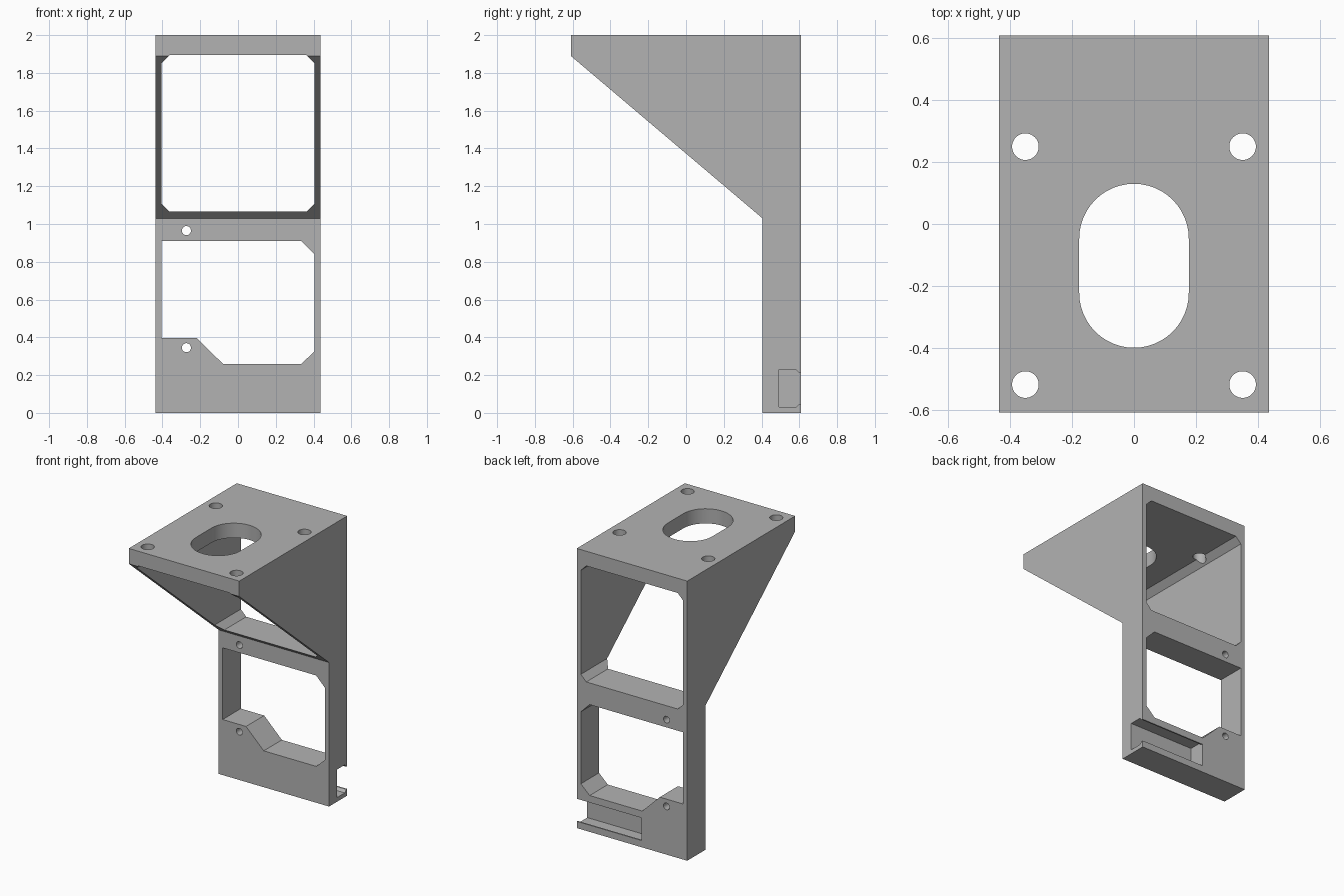
import bpy
import bmesh
from math import cos, sin, pi
from mathutils import Vector

default = bpy.data.objects.get("Cube")
if default:
    bpy.data.objects.remove(default, do_unlink=True)

grey = bpy.data.materials.new("plain_grey")
grey.use_nodes = True
grey.diffuse_color = (0.45, 0.45, 0.45, 1)
grey.node_tree.nodes["Principled BSDF"].inputs["Base Color"].default_value = grey.diffuse_color

# Ways to place a 2D outline point (u, v) at depth d along each axis
PLACE = {
    "x": lambda u, v, d: Vector((d, u, v)),
    "y": lambda u, v, d: Vector((u, d, v)),
    "z": lambda u, v, d: Vector((u, v, d)),
}


def prism(name, outline, axis, start, end):
    """Extrude a closed outline along an axis."""
    bm = bmesh.new()
    place = PLACE[axis]
    face = bm.faces.new([bm.verts.new(place(u, v, start)) for u, v in outline])
    extruded = bmesh.ops.extrude_face_region(bm, geom=[face])
    moved = [g for g in extruded["geom"] if isinstance(g, bmesh.types.BMVert)]
    bmesh.ops.translate(bm, verts=moved, vec=place(0, 0, end - start))
    bmesh.ops.recalc_face_normals(bm, faces=bm.faces)
    mesh = bpy.data.meshes.new(name)
    bm.to_mesh(mesh)
    bm.free()
    mesh.materials.append(grey)
    obj = bpy.data.objects.new(name, mesh)
    bpy.context.collection.objects.link(obj)
    return obj


def oval(cu, cv, radius, stretch=0, steps=24):
    """Circle outline, or an upright slot when stretched."""
    points = []
    for shift, first in ((stretch, 0), (-stretch, pi)):
        for i in range(steps + (1 if stretch else 0)):
            a = first + pi * i / steps
            points.append((cu + radius * cos(a), cv + shift + radius * sin(a)))
    return points


def cut(target, name, outline, axis, start, end):
    """Subtract a prism from the target and discard the cutter."""
    cutter = prism(name, outline, axis, start, end)
    cutter.hide_render = True
    mod = target.modifiers.new(name, "BOOLEAN")
    mod.operation = "DIFFERENCE"
    mod.solver = "EXACT"
    mod.object = cutter
    bpy.ops.object.select_all(action="DESELECT")
    bpy.context.view_layer.objects.active = target
    target.select_set(True)
    bpy.ops.object.modifier_apply(modifier=mod.name)
    bpy.data.objects.remove(cutter, do_unlink=True)


W, D = 0.437, 0.61   # half width and half depth
IN = 0.405           # half width between the side walls

# Body: side silhouette with sloping gussets
side = [(-D, 2), (D, 2), (D, 0), (0.405, 0), (0.405, 1.03), (-D, 1.89)]
bracket = prism("mounting_bracket", side, "x", -W, W)

# Upper opening, running through between the gussets
c, low, high = 0.043, 1.065, 1.895
upper = [(-IN, low + c), (-IN + c, low), (IN - c, low), (IN, low + c),
         (IN, high - c), (IN - c, high), (-IN + c, high), (-IN, high - c)]
cut(bracket, "upper_opening", upper, "y", -1, 1)

# Lower opening with a raised shelf on one side
lower = [(-IN, 0.91), (0.335, 0.91), (IN, 0.84), (IN, 0.325),
         (0.335, 0.26), (-0.08, 0.26), (-0.22, 0.397), (-IN, 0.397)]
cut(bracket, "lower_opening", lower, "y", 0.2, 1)

# Pin holes in the back frame
for z in (0.965, 0.345):
    cut(bracket, "pin_hole", oval(-0.273, z, 0.024), "y", 0.2, 1)

# Slot and screw holes in the top plate
cut(bracket, "top_slot", oval(0, -0.135, 0.177, 0.088), "z", 1.8, 2.2)
for x in (-0.351, 0.351):
    for y in (0.25, -0.519):
        cut(bracket, "screw_hole", oval(x, y, 0.043), "z", 1.8, 2.2)

# Lipped channel in the back, open at the left end
channel = [(0.492, 0.03), (0.582, 0.03), (0.6, 0.048), (0.7, 0.048),
           (0.7, 0.21), (0.6, 0.21), (0.582, 0.23), (0.492, 0.23)]
cut(bracket, "back_channel", channel, "x", -0.076, 0.6)

# Smooth hole walls, crisp edges elsewhere
bpy.ops.object.shade_smooth_by_angle(angle=pi / 9)
